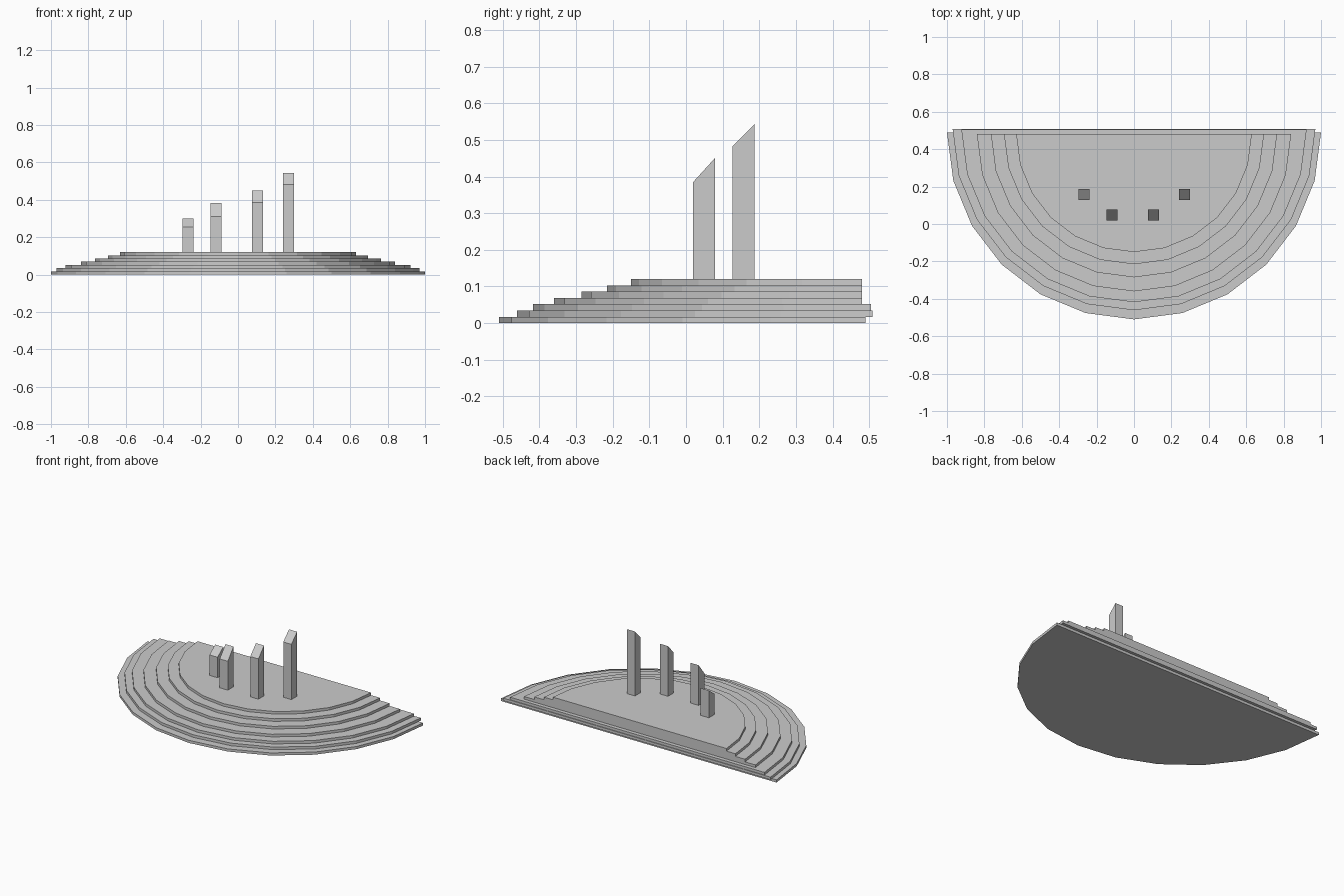
import bpy, bmesh, math

if "Cube" in bpy.data.objects:
    bpy.data.objects.remove(bpy.data.objects["Cube"])

STEP = 0.1205 / 7


def new_object(name, bm):
    bmesh.ops.recalc_face_normals(bm, faces=bm.faces[:])
    mesh = bpy.data.meshes.new(name)
    bm.to_mesh(mesh)
    bm.free()
    obj = bpy.data.objects.new(name, mesh)
    bpy.context.collection.objects.link(obj)
    return obj


def half_disc(name, radius, back_y, z0, z1):
    """Half of a 24-sided disc, flat edge at the back."""
    bm = bmesh.new()
    ring = [bm.verts.new((radius * math.cos(math.radians(15 * i)),
                          back_y - radius * math.sin(math.radians(15 * i)), z0))
            for i in range(13)]
    face = bm.faces.new(ring)
    ext = bmesh.ops.extrude_face_region(bm, geom=[face], use_keep_orig=True)
    for v in ext["geom"]:
        if isinstance(v, bmesh.types.BMVert):
            v.co.z = z1
    return new_object(name, bm)


def pillar(name, x, y, front_top, back_top, half=0.0295, base=7 * STEP):
    """Square post whose top slopes up towards the back."""
    bm = bmesh.new()
    bmesh.ops.create_cube(bm, size=2)
    for v in bm.verts:
        top = front_top if v.co.y < 0 else back_top
        v.co = (x + v.co.x * half, y + v.co.y * half, top if v.co.z > 0 else base)
    return new_object(name, bm)


# Stacked steps: radius, y of the flat back edge
steps = [(1.0, 0.49), (0.97, 0.509), (0.923, 0.505), (0.84, 0.48),
         (0.765, 0.48), (0.695, 0.48), (0.63, 0.48)]
for i, (radius, back_y) in enumerate(steps):
    half_disc(f"step_{i + 1}", radius, back_y, i * STEP, (i + 1) * STEP)

# Four slant-topped pillars of rising height
pillar("pillar_outer_left", -0.267, 0.157, 0.255, 0.30)
pillar("pillar_inner_left", -0.117, 0.049, 0.31, 0.384)
pillar("pillar_inner_right", 0.105, 0.049, 0.385, 0.45)
pillar("pillar_outer_right", 0.269, 0.157, 0.483, 0.543)
